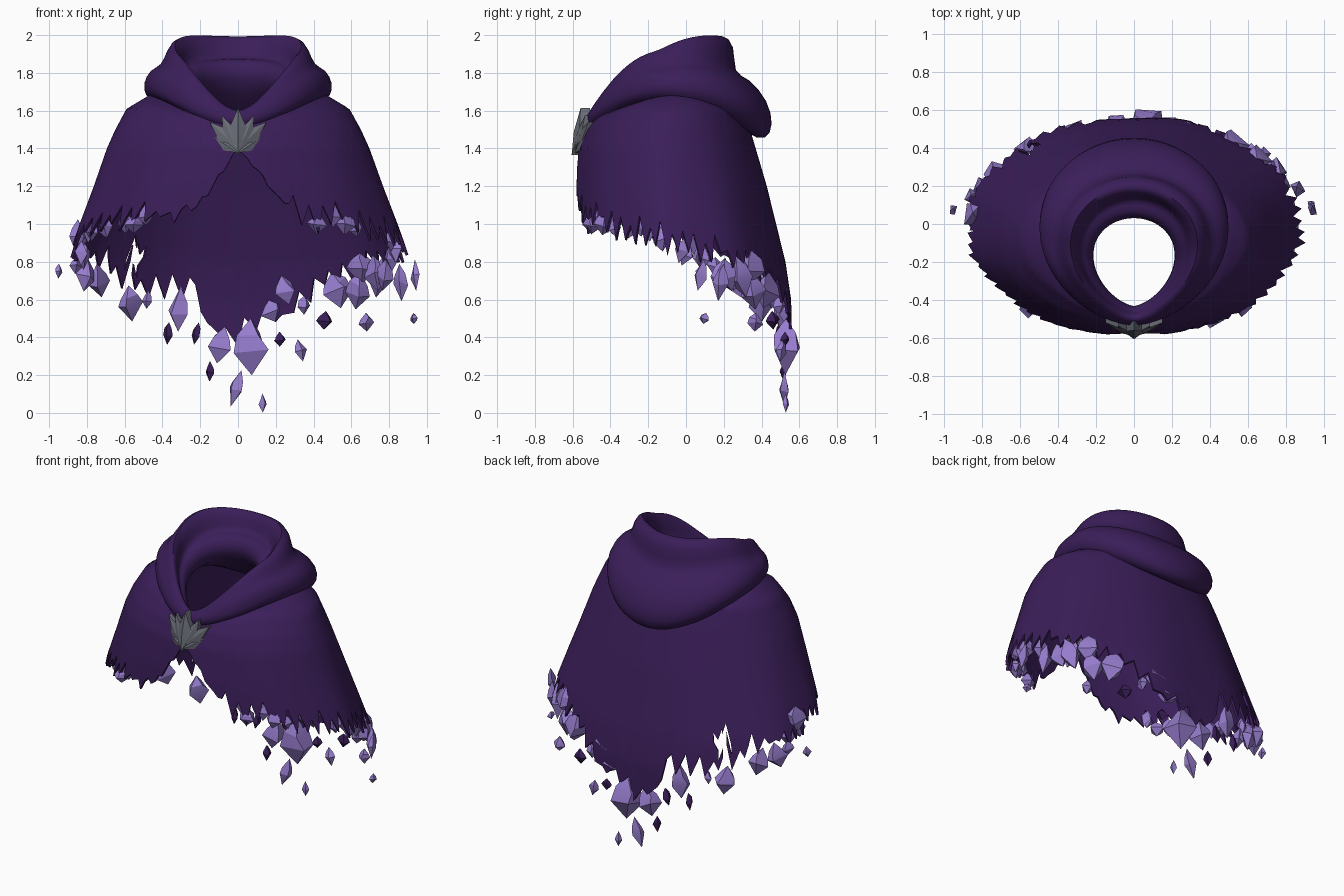
import bpy
import bmesh
import random
from math import sin, cos, pi, radians, asin, degrees
from mathutils import Vector, Matrix

random.seed(7)
cube = bpy.data.objects.get("Cube")
if cube:
    bpy.data.objects.remove(cube)


def material(name, rgb, roughness=0.8):
    mat = bpy.data.materials.new(name)
    mat.use_nodes = True
    mat.diffuse_color = (*rgb, 1)
    bsdf = mat.node_tree.nodes["Principled BSDF"]
    bsdf.inputs["Base Color"].default_value = (*rgb, 1)
    bsdf.inputs["Roughness"].default_value = roughness
    return mat


cloth = material("deep purple cloth", (0.043, 0.013, 0.1))
lilac = material("lilac crystal", (0.31, 0.205, 0.62))
metal = material("grey metal", (0.14, 0.15, 0.178))


def finish(bm, name, mats, angle, modifier=None, **settings):
    """Turn a bmesh into a shaded object, applying one optional modifier."""
    bmesh.ops.recalc_face_normals(bm, faces=bm.faces)
    mesh = bpy.data.meshes.new(name)
    bm.to_mesh(mesh)
    bm.free()
    for mat in mats:
        mesh.materials.append(mat)
    obj = bpy.data.objects.new(name, mesh)
    bpy.context.collection.objects.link(obj)
    bpy.ops.object.select_all(action="DESELECT")
    obj.select_set(True)
    bpy.context.view_layer.objects.active = obj
    if modifier:
        mod = obj.modifiers.new(name, modifier)
        for key, value in settings.items():
            setattr(mod, key, value)
        bpy.ops.object.modifier_apply(modifier=mod.name)
    bpy.ops.object.shade_smooth_by_angle(angle=radians(angle))


def lookup(table, key):
    """Linear interpolation in rows sorted by their first value."""
    if key <= table[0][0]:
        return table[0][1:]
    for low, high in zip(table, table[1:]):
        if key <= high[0]:
            f = (key - low[0]) / (high[0] - low[0])
            return [a + (b - a) * f for a, b in zip(low[1:], high[1:])]
    return table[-1][1:]


def loft(bm, rings, close_rings=False):
    """Bridge closed rings of points with quads."""
    rows = [[bm.verts.new(p) for p in ring] for ring in rings]
    n = len(rows[0])
    pairs = list(zip(rows, rows[1:]))
    if close_rings:
        pairs.append((rows[-1], rows[0]))
    for upper, lower in pairs:
        for i in range(n):
            j = (i + 1) % n
            bm.faces.new((upper[i], upper[j], lower[j], lower[i]))


# Cape body: height, half width, front y, back y
BODY = [(0.4, 0.95, -0.58, 0.565), (0.6, 0.95, -0.58, 0.56), (0.8, 0.91, -0.6, 0.53),
        (1.0, 0.84, -0.6, 0.48), (1.2, 0.765, -0.59, 0.43), (1.4, 0.695, -0.565, 0.37),
        (1.5, 0.65, -0.53, 0.34), (1.61, 0.59, -0.45, 0.3), (1.7, 0.44, -0.36, 0.24)]
# Hem height by angle, zero at the front, positive to the model's left
HEM = [(-180, 0.43), (-170, 0.49), (-166, 0.7), (-145, 0.72), (-125, 0.83), (-95, 0.92),
       (-75, 1.0), (-50, 1.05), (-30, 1.06), (-16, 1.1), (-8, 1.25), (0, 1.4),
       (8, 1.29), (16, 1.14), (24, 1.06), (50, 1.03), (75, 0.98), (95, 0.89),
       (125, 0.86), (140, 0.79), (155, 0.66), (168, 0.51), (180, 0.43)]


def cape_point(deg, z, scale=1.0):
    a = radians(deg)
    width, front, back = lookup(BODY, z)
    fold = max(0, 1.6 - z) * 0.014 * sin(9 * a + 1)
    scale *= 1 + fold
    return Vector((width * sin(a) * scale,
                   (front + back) / 2 - (back - front) / 2 * cos(a) * scale, z))


# Tattered edge: random knots joined into uneven teeth
STEP = 2
teeth = []
for d in range(-180, 180, 3 * STEP):
    teeth += [(d, random.uniform(-0.11, -0.02)), (d + 2 * STEP, random.uniform(-0.02, 0.08))]
teeth.append((180, teeth[0][1]))


def hem_height(deg):
    ragged = 0.25 if abs(deg) < 22 else 1.0
    return lookup(HEM, deg)[0] + lookup(teeth, deg)[0] * ragged


bm = bmesh.new()
ROWS = 30
angles = range(-180, 180, STEP)
tops = [1.55 + 0.13 * sin(radians(d)) ** 2 for d in angles]
# Yoke tucked under the hood, then the hanging rows
rings = [[cape_point(d, t, 1 - 0.4 * sin(radians(d)) ** 2) + Vector((0, 0, 0.02))
          for d, t in zip(angles, tops)]]
for r in range(ROWS + 1):
    rings.append([cape_point(d, t + (hem_height(d) - t) * r / ROWS)
                  for d, t in zip(angles, tops)])
loft(bm, rings)
# Torn hole low on the right of the back
torn = []
for face in bm.faces:
    c = face.calc_center_median()
    if c.y > 0 and abs(c.x + 0.55) / 0.06 + abs(c.z - 0.84) / 0.08 < 1:
        torn.append(face)
bmesh.ops.delete(bm, geom=torn, context="FACES")
finish(bm, "cape", [cloth], 40, "SOLIDIFY", thickness=0.015, offset=-1)

# Rolled hood, from the neck outward: half width, front y, back y, front z, side z, back z
HOOD = [(0.21, -0.43, 0.04, 1.48, 1.62, 1.72), (0.21, -0.43, 0.02, 1.51, 1.71, 1.82),
        (0.25, -0.45, 0.07, 1.54, 1.77, 1.89), (0.285, -0.46, 0.13, 1.55, 1.77, 1.86),
        (0.295, -0.47, 0.15, 1.57, 1.85, 1.95), (0.335, -0.48, 0.19, 1.60, 1.945, 2.015),
        (0.385, -0.51, 0.265, 1.60, 1.89, 1.95), (0.41, -0.52, 0.25, 1.58, 1.82, 1.79),
        (0.47, -0.53, 0.33, 1.57, 1.81, 1.78), (0.51, -0.535, 0.44, 1.55, 1.74, 1.65),
        (0.495, -0.53, 0.465, 1.53, 1.68, 1.52), (0.45, -0.51, 0.43, 1.5, 1.65, 1.44),
        (0.40, -0.48, 0.33, 1.5, 1.62, 1.46)]
bm = bmesh.new()
SEGMENTS = 40
rings = []
for k, (width, front, back, z_front, z_side, z_back) in enumerate(HOOD):
    pinch = 0.35 - 0.022 * k
    swell = 0.13 if 4 <= k <= 8 else 0.06
    ring = []
    for i in range(SEGMENTS):
        a = 2 * pi * i / SEGMENTS
        s = (1 - cos(a)) / 2
        taper = sin(a / 2) ** pinch / (1 - 0.29 * pinch)
        z = (z_front * (1 - s) * (1 - 2 * s) + z_side * 4 * s * (1 - s)
             + z_back * s * (2 * s - 1) + swell * max(0, cos(a)) * sin(a) ** 2)
        ring.append((width * sin(a) * taper, front + (back - front) * s, z))
    rings.append(ring)
loft(bm, rings, close_rings=True)
finish(bm, "hood", [cloth], 60, "SUBSURF", levels=1)

# Leaf clasp: seven ridged blades fanned from one stem, swept back at the sides
bm = bmesh.new()


def blade(root_z, tip_x, tip_z, half, lift):
    root, tip = Vector((0, 0, root_z)), Vector((tip_x, 0, tip_z))
    along = tip - root
    side = Vector((along.z, 0, -along.x)).normalized() * half
    mid = root + along * 0.5
    outline = [root, mid + side, tip, mid - side]
    ridge = mid.copy()
    for p in outline + [ridge]:
        p.y = -0.545 - (1.61 - p.z) * 0.19 - lift + abs(p.x) * 0.3
    ridge.y -= 0.012
    front = [bm.verts.new(p) for p in outline]
    back = [bm.verts.new(p + Vector((0, 0.05, 0))) for p in outline]
    peak = bm.verts.new(ridge)
    bm.faces.new(back)
    for i in range(4):
        j = (i + 1) % 4
        bm.faces.new((front[i], front[j], peak))
        bm.faces.new((front[i], front[j], back[j], back[i]))


blade(1.365, 0, 1.615, 0.055, 0.014)
for sign in (-1, 1):
    blade(1.38, sign * 0.085, 1.575, 0.04, 0.009)
    blade(1.4, sign * 0.15, 1.54, 0.04, 0.005)
    blade(1.375, sign * 0.125, 1.46, 0.032, 0)
finish(bm, "leaf_clasp", [metal], 20)

# Crystal shards breaking off the hem
bm = bmesh.new()


def shard(centre, height, width, deg, dark=False):
    """Flattened crystal with a broad face turned outward and pointed ends."""
    turn = (Matrix.Rotation(radians(deg), 3, "Z")
            @ Matrix.Rotation(random.uniform(-0.3, 0.3), 3, "Y"))
    rings = []
    for level, size in ((0.2, 0.46), (-0.06, 0.62)):
        ring = []
        for i in range(4):
            a = pi / 4 + pi / 2 * i + random.uniform(-0.3, 0.3)
            p = Vector((cos(a) * width * size, sin(a) * width * size * 0.75,
                        height * (level + random.uniform(-0.07, 0.07))))
            ring.append(bm.verts.new(centre + turn @ p))
        rings.append(ring)
    ends = [bm.verts.new(centre + turn @ Vector((0, 0, height * e))) for e in (0.5, -0.5)]
    for i in range(4):
        j = (i + 1) % 4
        faces = [bm.faces.new((rings[0][i], rings[0][j], rings[1][j], rings[1][i])),
                 bm.faces.new((ends[0], rings[0][j], rings[0][i])),
                 bm.faces.new((ends[1], rings[1][i], rings[1][j]))]
        for face in faces:
            face.material_index = int(dark)


# Shards below the back and sides: x, z, height, width
BACK = [(-.31, .55, .24, .1), (-.09, .36, .2, .13), (.07, .35, .3, .19), (.18, .54, .12, .11),
        (.25, .65, .16, .11), (.35, .57, .1, .07), (.52, .65, .2, .15), (.65, .77, .18, .14),
        (.75, .72, .23, .11), (.86, .69, .2, .08), (.94, .73, .17, .06), (.93, .5, .06, .05),
        (.68, .48, .1, .08), (.33, .33, .12, .06), (.13, .052, .1, .04), (-.01, .13, .2, .07),
        (-.48, .6, .1, .05), (-.86, .78, .09, .07), (-.95, .75, .08, .05), (-.85, .93, .19, .12),
        (-.55, 1, .1, .1), (.42, 1, .11, .1), (.57, 1, .12, .1)]
DARK = [(-.15, .22, .11, .05), (-.22, .42, .12, .05), (-.37, .42, .12, .05),
        (.46, .49, .1, .08), (.22, .39, .08, .06)]
for group, dark in ((BACK, False), (DARK, True)):
    for x, z, height, width in group:
        reach = lookup(BODY, z)[0]
        deg = 180 - degrees(asin(max(-0.98, min(0.98, x / reach))))
        if z == 1:
            deg = 180 - deg
        spot = cape_point(deg, z, 0.94)
        spot.x = x
        shard(spot, height, width, deg, dark)
# Smaller shards tucked inside the front and side hem
for sign in (-1, 1):
    for deg in range(38, 140, 11):
        side = sign * (deg + random.uniform(-3, 3))
        z = lookup(HEM, side)[0] - random.uniform(-0.01, 0.05) - max(0, deg - 80) * 0.0025
        size = random.uniform(0.09, 0.13) + max(0, deg - 60) * 0.0012
        shard(cape_point(side, z, 0.94), size, size * 0.62, side)
finish(bm, "crystal_shards", [lilac, cloth], 25)
